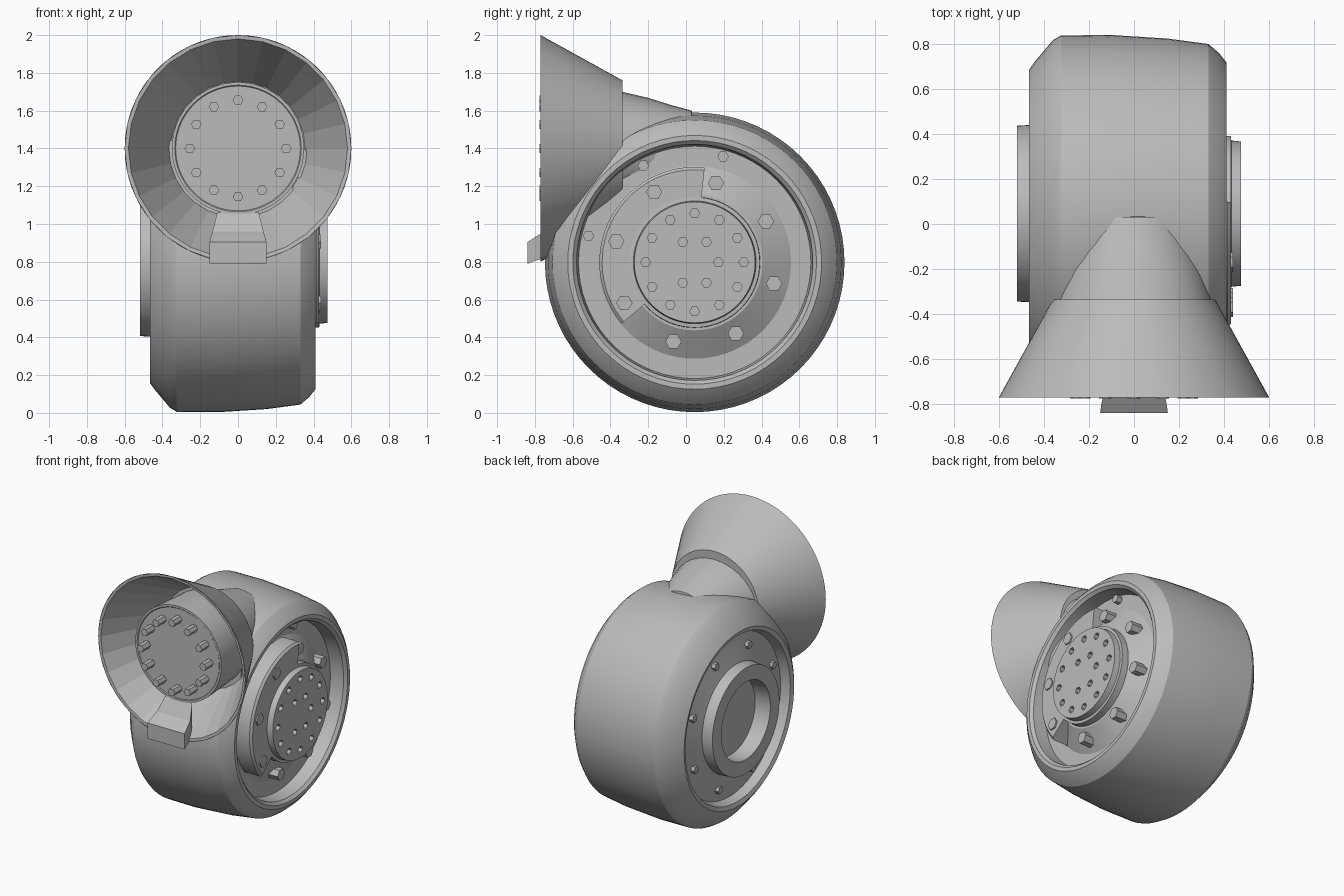
import bpy, bmesh, math
from math import sin, cos, radians, tau

if "Cube" in bpy.data.objects:
    bpy.data.objects.remove(bpy.data.objects["Cube"])

grey = bpy.data.materials.new("plain_grey")
grey.diffuse_color = (0.5, 0.5, 0.5, 1)
grey.use_nodes = True
grey.node_tree.nodes["Principled BSDF"].inputs["Base Color"].default_value = grey.diffuse_color

DRUM = (0.046, 0.797)  # drum centre (y, z)
HORN = (0.0, 1.4)      # horn centre (x, z)


def place(axis, centre, a, r, t):
    """Point at distance a along the axis, radius r and angle t around it."""
    u, v = centre[0] + r * cos(t), centre[1] + r * sin(t)
    return (a, u, v) if axis == 'X' else (u, a, v)


def finish(name, bm, smooth=None):
    bmesh.ops.remove_doubles(bm, verts=bm.verts, dist=1e-5)
    bmesh.ops.recalc_face_normals(bm, faces=bm.faces)
    me = bpy.data.meshes.new(name)
    bm.to_mesh(me)
    bm.free()
    me.materials.append(grey)
    ob = bpy.data.objects.new(name, me)
    bpy.context.collection.objects.link(ob)
    if smooth:
        bpy.ops.object.select_all(action='DESELECT')
        bpy.context.view_layer.objects.active = ob
        ob.select_set(True)
        bpy.ops.object.shade_smooth_by_angle(angle=radians(smooth))
    return ob


def lathe(name, profile, axis, centre, segs=72, smooth=30, turn=0.0, closed=False, arc=None):
    """Sweep (along, radius) points around the axis; arc limits the sweep and caps its ends."""
    bm = bmesh.new()
    span = arc if arc else tau
    count = segs + 1 if arc else segs
    rings = [[bm.verts.new(place(axis, centre, a, r, turn + span * i / segs))
              for a, r in profile] for i in range(count)]
    n = len(profile)
    for i in range(segs):
        p, q = rings[i], rings[(i + 1) % count]
        for j in range(n if closed else n - 1):
            k = (j + 1) % n
            bm.faces.new((p[j], p[k], q[k], q[j]))
    if arc:
        bm.faces.new(rings[0])
        bm.faces.new(rings[-1])
    bmesh.ops.dissolve_degenerate(bm, dist=1e-5, edges=bm.edges)
    return finish(name, bm, smooth)


def bolts(name, axis, centre, spots, a0, a1, size):
    """Hexagonal studs from a0 to a1 at (radius, degrees) spots."""
    bm = bmesh.new()
    for r, deg in spots:
        p = (centre[0] + r * cos(radians(deg)), centre[1] + r * sin(radians(deg)))
        rings = [[bm.verts.new(place(axis, p, a, size, tau * i / 6)) for i in range(6)]
                 for a in (a0, a1)]
        for i in range(6):
            k = (i + 1) % 6
            bm.faces.new((rings[0][i], rings[0][k], rings[1][k], rings[1][i]))
        for ring in rings:
            bm.faces.new(ring)
    return finish(name, bm)


def subtract(ob, cutter):
    cutter.hide_render = True
    cutter.hide_viewport = True
    cut = ob.modifiers.new("cut", 'BOOLEAN')
    cut.operation = 'DIFFERENCE'
    cut.object = cutter


# Drum with recessed ends and a raised collar on the left
drum = lathe("drum", [
    (-0.40, 0), (-0.40, 0.28), (-0.52, 0.285), (-0.52, 0.39), (-0.44, 0.395),
    (-0.41, 0.50), (-0.39, 0.59), (-0.455, 0.61), (-0.465, 0.64), (-0.44, 0.675),
    (-0.36, 0.77), (-0.325, 0.791), (-0.1, 0.793), (0.15, 0.777), (0.33, 0.753),
    (0.375, 0.715), (0.41, 0.672), (0.41, 0.645), (0.39, 0.625), (0.29, 0.615),
    (0.29, 0.51), (0.38, 0.36), (0.38, 0)], 'X', DRUM)

# Hollow for the horn in the front of the drum
subtract(drum, lathe("horn_hollow_cutter", [(-0.38, 0), (-0.38, 0.368), (-0.80, 0.60), (-0.80, 0)],
                     'Y', HORN, segs=28, smooth=None))

# Right hub with dimples
hub = lathe("hub", [(0.2, 0), (0.2, 0.36), (0.40, 0.345), (0.43, 0.345),
                    (0.432, 0.325), (0.475, 0.32), (0.475, 0)], 'X', DRUM)
holes = ([(0.26, 30 * i) for i in range(12)]
         + [(0.125, d) for d in (-120, -60, 0, 60, 120)])
subtract(hub, bolts("dimple_cutter", 'X', DRUM, holes, 0.44, 0.55, 0.026))

# Raised part-ring beside the hub
lathe("guard_plate", [(0.26, 0.34), (0.43, 0.34), (0.43, 0.49), (0.415, 0.505), (0.26, 0.505)],
      'X', DRUM, segs=28, closed=True, turn=radians(84), arc=radians(136))

# Studs around the hub, on the guard plate and on the left end
bolts("recess_studs", 'X', DRUM, [(0.435, d) for d in (75, 30, -15, -60, -105)], 0.28, 0.40, 0.043)
bolts("plate_studs", 'X', DRUM, [(0.43, d) for d in (120, 165, 210)], 0.4, 0.44, 0.043)
bolts("edge_studs", 'X', DRUM, [(0.58, d) for d in (75, 118, 166)], 0.26, 0.33, 0.03)
bolts("left_studs", 'X', DRUM, [(0.5, 45 * i + 20) for i in range(8)], -0.435, -0.38, 0.028)

# Horn: smooth outer shell, faceted inner wall
lathe("horn_shell", [(-0.335, 0.30), (-0.335, 0.36), (-0.77, 0.60)], 'Y', HORN)
lathe("horn_lining", [(-0.77, 0.60), (-0.768, 0.58), (-0.36, 0.355), (-0.36, 0.30)],
      'Y', HORN, segs=28, smooth=None)

# Lamp body inside the horn with a ring of studs
lathe("lamp_body", [(-0.345, 0), (-0.345, 0.33), (-0.66, 0.35), (-0.695, 0.35),
                    (-0.695, 0.335), (-0.69, 0.33), (-0.69, 0)], 'Y', HORN)
bolts("lamp_studs", 'Y', HORN, [(0.255, 30 * i) for i in range(12)], -0.68, -0.775, 0.028)

# Neck joining the horn to the drum, a little wider than tall
neck = lathe("neck", [(-0.34, 0), (-0.34, 0.30), (-0.2, 0.268), (-0.08, 0.23), (0.03, 0.2),
                      (0.06, 0)], 'Y', HORN, segs=32, smooth=20)
neck.scale.x = 1.15

# Tongue at the bottom of the horn: rows of (half width, y, z top, z bottom)
bm = bmesh.new()
rows = [(0.11, -0.69, 1.06, 0.90), (0.135, -0.75, 0.96, 0.82), (0.145, -0.80, 0.93, 0.805),
        (0.15, -0.838, 0.905, 0.79)]
loops = [[bm.verts.new((s * w, y, z)) for s, z in ((-1, top), (1, top), (1, low), (-1, low))]
         for w, y, top, low in rows]
for p, q in zip(loops, loops[1:]):
    for i in range(4):
        k = (i + 1) % 4
        bm.faces.new((p[i], p[k], q[k], q[i]))
bm.faces.new(loops[0])
bm.faces.new(loops[-1])
finish("tongue", bm)
